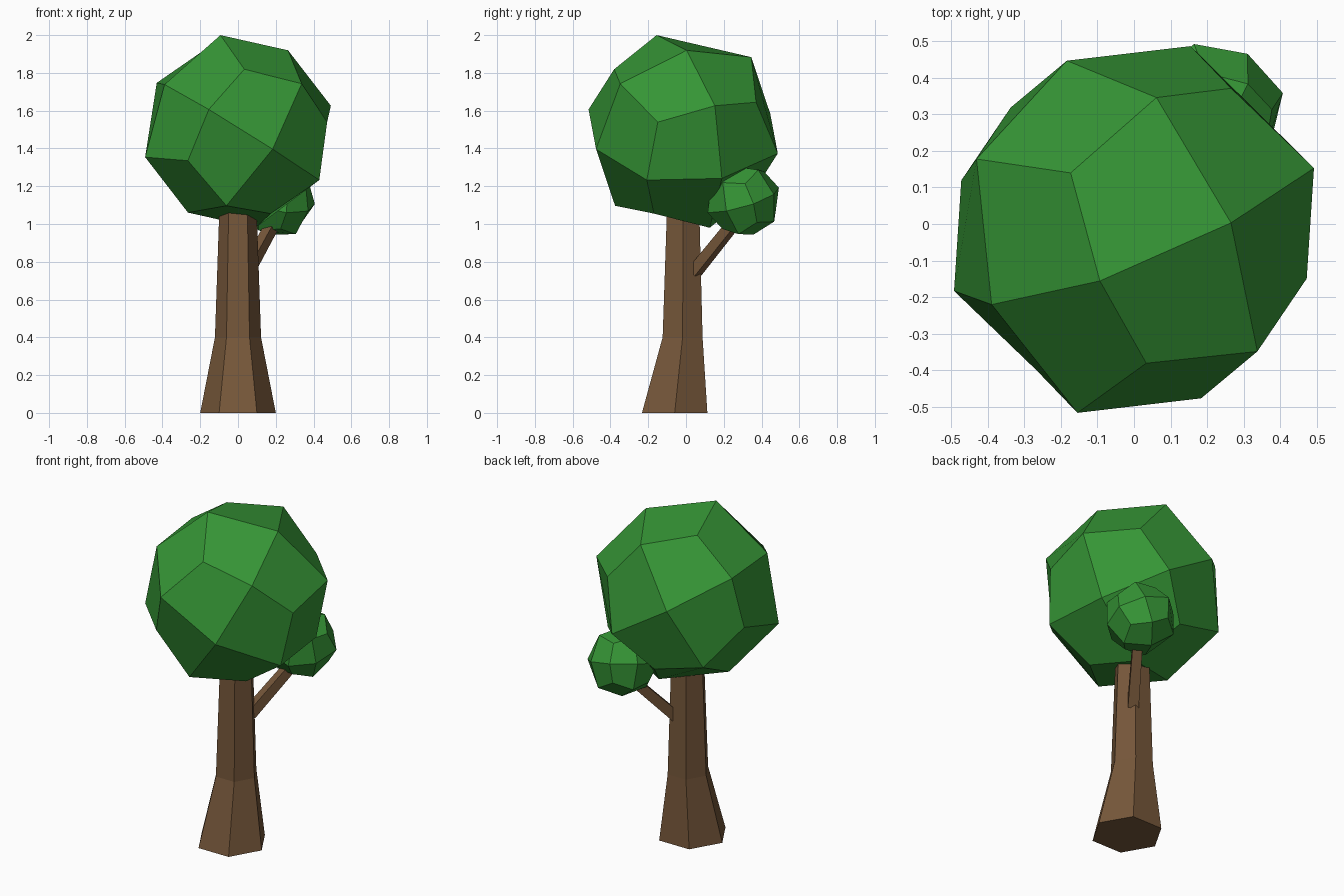
import bpy, bmesh, math
from mathutils import Vector, Matrix

if "Cube" in bpy.data.objects:
    bpy.data.objects.remove(bpy.data.objects["Cube"])


def material(name, color):
    m = bpy.data.materials.new(name)
    m.diffuse_color = (*color, 1)
    m.use_nodes = True
    m.node_tree.nodes["Principled BSDF"].inputs["Base Color"].default_value = m.diffuse_color
    return m


LEAF = material("leaf_green", (0.036, 0.30, 0.036))
BARK = material("bark_brown", (0.18, 0.095, 0.042))


def finish(bm, name, mat):
    bmesh.ops.recalc_face_normals(bm, faces=bm.faces)
    mesh = bpy.data.meshes.new(name)
    bm.to_mesh(mesh)
    bm.free()
    mesh.materials.append(mat)
    bpy.context.collection.objects.link(bpy.data.objects.new(name, mesh))


def foliage(name, center, size, a, b):
    """Rounded 24-quad cube ball whose face axes point along a and b."""
    a = Vector(a).normalized()
    b = Vector(b)
    b = (b - a * b.dot(a)).normalized()
    turn = Matrix((a, b, a.cross(b))).transposed()
    radius = {1: 0.505, 2: 0.537, 3: 0.493}  # face centre, edge middle, corner
    bm = bmesh.new()
    bmesh.ops.create_cube(bm, size=2)
    bmesh.ops.subdivide_edges(bm, edges=bm.edges[:], cuts=1, use_grid_fill=True)
    for v in bm.verts:
        kind = sum(abs(c) > 0.5 for c in v.co)
        v.co = Vector(center) + turn @ v.co.normalized() * radius[kind] * size
    finish(bm, name, LEAF)


def tube(name, rings, sides, basis=Matrix.Identity(3), twist=0):
    """Loft through rings of (center, radius), capped at both ends."""
    bm = bmesh.new()
    loops = []
    for center, r in rings:
        angles = [twist + math.tau * i / sides for i in range(sides)]
        loops.append([bm.verts.new(Vector(center) + basis @ Vector(
            (r * math.cos(t), r * math.sin(t), 0))) for t in angles])
    for lo, hi in zip(loops, loops[1:]):
        for i in range(sides):
            j = (i + 1) % sides
            bm.faces.new((lo[i], lo[j], hi[j], hi[i]))
    bm.faces.new(loops[0][::-1])
    bm.faces.new(loops[-1])
    finish(bm, name, BARK)


# Flared hexagonal trunk
tube("trunk", [((0, -0.06, 0), 0.2), ((0, -0.018, 0.4), 0.122),
               ((0, -0.015, 1.1), 0.098)], 6)

# Side branch
start, end = Vector((0.045, 0.045, 0.745)), Vector((0.185, 0.25, 1.0))
aim = (end - start).to_track_quat('Z', 'Y').to_matrix()
tube("branch", [(start, 0.042), (end, 0.038)], 4, aim, math.pi / 4)

# Large crown and small side clump
foliage("crown", (0, -0.015, 1.49), 1.0, (0.525, 0.036, 0.851), (0.367, -0.913, -0.179))
foliage("small_clump", (0.21, 0.303, 1.126), 0.382, (0.52, 0.84, 0.16), (0.79, -0.56, -0.32))
